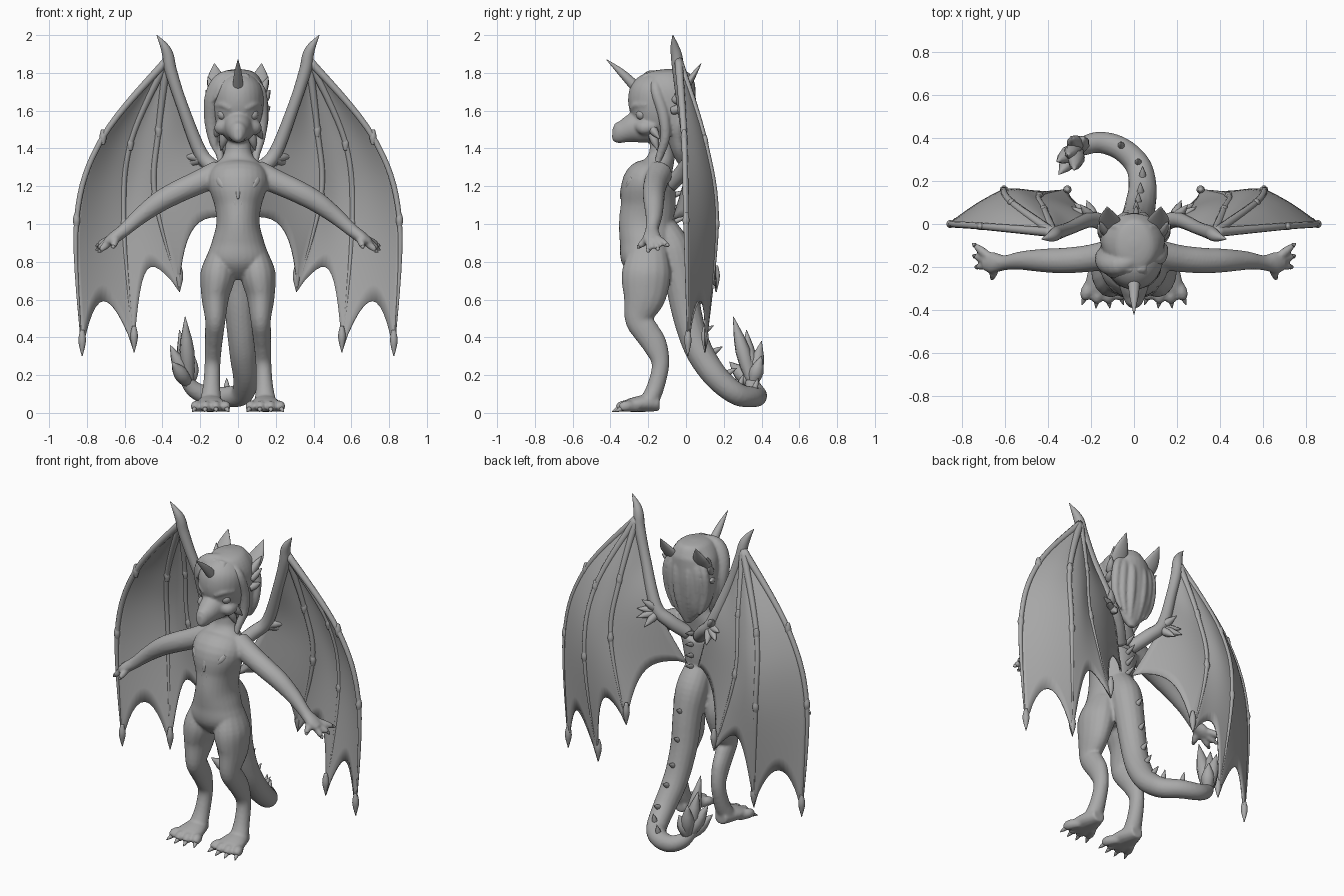
import bpy, bmesh, math
from mathutils import Vector

cube = bpy.data.objects.get("Cube")
if cube:
    bpy.data.objects.remove(cube, do_unlink=True)

grey = bpy.data.materials.new("stone grey")
grey.use_nodes = True
tone = (0.4, 0.4, 0.4, 1)
grey.diffuse_color = tone
grey.node_tree.nodes["Principled BSDF"].inputs["Base Color"].default_value = tone

CM = 0.01  # all part tables are in hundredths of a unit


def finish(name, bm):
    mesh = bpy.data.meshes.new(name)
    bm.to_mesh(mesh)
    bm.free()
    mesh.materials.append(grey)
    for face in mesh.polygons:
        face.use_smooth = True
    obj = bpy.data.objects.new(name, mesh)
    bpy.context.scene.collection.objects.link(obj)
    return obj


def curve(pts, t):
    """Smooth curve through the points, t from 0 to 1."""
    last = len(pts) - 1
    i = min(int(t * last), last - 1)
    f = t * last - i
    a, b, c, d = (pts[min(max(k, 0), last)] for k in (i - 1, i, i + 1, i + 2))
    return [q + f / 2 * (r - p + f * (2 * p - 5 * q + 4 * r - s + f * (3 * (q - r) + s - p)))
            for p, q, r, s in zip(a, b, c, d)]


def tube(name, pts, ref=(1, 0, 0), sides=16, steps=5):
    """Skin along points of (x, y, z, radius[, second radius])."""
    pts = [tuple(p) + (p[3],) if len(p) == 4 else tuple(p) for p in pts]
    count = (len(pts) - 1) * steps
    rows = [curve(pts, i / count) for i in range(count + 1)]
    spots = [Vector(row[:3]) * CM for row in rows]
    bm, rings, ref = bmesh.new(), [], Vector(ref)
    for i, row in enumerate(rows):
        tan = (spots[min(i + 1, count)] - spots[max(i - 1, 0)]).normalized()
        u = (ref - tan * ref.dot(tan)).normalized()
        v = tan.cross(u)
        ru, rv = (max(r, 0.15) * CM for r in row[3:5])
        angles = [math.tau * k / sides for k in range(sides)]
        rings.append([bm.verts.new(spots[i] + u * ru * math.cos(w) + v * rv * math.sin(w))
                      for w in angles])
    for lo, hi in zip(rings, rings[1:]):
        for k in range(sides):
            j = (k + 1) % sides
            bm.faces.new((lo[k], lo[j], hi[j], hi[k]))
    bm.faces.new(rings[0][::-1])
    bm.faces.new(rings[-1])
    return finish(name, bm)


def flip(p, s):
    return (s * p[0], *p[1:])


def pair(name, pts, ref=(1, 0, 0), **opts):
    return [tube(side + name, [flip(p, s) for p in pts], flip(ref, s), **opts)
            for side, s in (("left_", 1), ("right_", -1))]


def spike(a, b, r, belly=0.7):
    mid = [(p + q) / 2 for p, q in zip(a, b)]
    return tube("spike", [(*a, r), (*mid, r * belly), (*b, 0.15)], ref=(1, 0.6, 0.3), sides=8, steps=3)


def spike_pair(a, b, r, belly=0.7):
    return [spike(flip(a, s), flip(b, s), r, belly) for s in (1, -1)]


def fuse(name, objs, voxel=0):
    """Gather parts in one object, blended into a single skin if voxel is given."""
    bm = bmesh.new()
    for obj in objs:
        bm.from_mesh(obj.data)
        bpy.data.objects.remove(obj, do_unlink=True)
    whole = finish(name, bm)
    if voxel:
        remesh = whole.modifiers.new("blend", "REMESH")
        remesh.mode = "VOXEL"
        remesh.voxel_size = voxel
        remesh.use_smooth_shade = True
        smooth = whole.modifiers.new("soften", "SMOOTH")
        smooth.iterations = 3


# torso and neck
body = [tube("torso", [(0, -20, 71, 4, 6), (0, -21, 80, 16, 13), (0, -21, 90, 14, 14),
                       (0, -21, 100, 11.5, 14.5), (0, -20, 110, 12.5, 14.5), (0, -19.5, 122, 16, 14),
                       (0, -15, 130, 13, 8.5), (0, -13, 136, 8, 7), (0, -13, 143, 6.5, 6),
                       (0, -13, 150, 6, 6)], sides=28)]
# skull and snout
body.append(tube("skull", [(0, -14, 144, 5, 5), (0, -15, 152, 11, 11), (0, -15, 162, 13.5, 15.5),
                           (0, -14, 172, 13, 15), (0, -13, 179, 7, 8), (0, -13, 181, 1)], sides=28))
body.append(tube("snout", [(0, -18, 152, 10, 9), (0, -27, 151, 7.5, 8), (0, -33, 149, 5.5, 6),
                           (0, -37, 148, 3.8, 5.2), (0, -39, 148, 1.8, 3)], sides=20))
body += pair("brow", [(4, -29, 161, 1), (8, -26.5, 163, 1.5), (12, -21, 163, 1)])
body += pair("cheek", [(5, -26, 153, 2), (8.5, -22, 151, 4), (10, -16, 152, 2)])
# legs, feet and toes
body += pair("leg", [(9, -20, 86, 6, 10), (10.5, -21, 74, 9.3, 13), (12, -22, 62, 7.5, 11.5),
                     (12, -25, 50, 5.5, 7.5), (12.5, -21, 43, 5, 7), (13, -16.5, 36, 4.6, 6.5),
                     (13.5, -13.5, 26, 4.2, 4.7), (14, -16, 14, 4.6, 4.6), (14.5, -20, 5, 6, 5)])
body += pair("foot", [(14.5, -14, 5, 4), (14.5, -22, 5, 7, 4.5), (14.5, -30, 4, 8.5, 3.5),
                      (14.5, -33, 3, 7, 2.5)])
claws = []
for dx in (-7.5, -2.5, 2.5, 7.5):
    y = abs(dx) * 0.3
    body += pair("toe", [(14.5 + dx * 0.6, y - 28, 3, 2.6), (14.5 + dx, y - 34, 3.6, 3),
                         (14.5 + dx * 1.1, y - 37, 2.2, 1.9)])
    claws += spike_pair((14.5 + dx * 1.1, y - 36, 2.4), (14.5 + dx * 1.3, y - 40, 0.6), 1.4)
# arms and fingers
body += pair("arm", [(10, -14, 127, 7), (21, -16, 122, 6.3), (32, -17, 117, 6), (42, -17, 111.5, 5.5),
                     (52, -17, 104, 4.4), (60, -18, 97, 3.5), (66, -18, 92.5, 5, 3.2),
                     (70, -18, 90, 3.4, 2.2)], ref=(0, 1, 0))
for tip in ((74, -10, 89), (74, -15, 87), (73, -20, 86), (66, -25, 88)):
    knuckle = [(p + q * 2) / 3 for p, q in zip((64, -18, 94), tip)]
    body += pair("finger", [(64, -18, 94, 2), (*knuckle, 2), (*tip, 1.3)], ref=(0, 1, 0))
    claws += spike_pair(tip, [q + (q - p) * 0.4 for p, q in zip(knuckle, tip)], 1.2)
# tail sweeping down and curling to the right
tail = [(0, -13, 98, 8), (0.5, -7, 87, 9.5), (1, -3, 72, 8.7), (1, 0, 55, 8), (2, 4, 40, 7.5),
        (3, 9, 29, 7.2), (4, 17, 18, 6.6), (2, 27, 10, 6), (-6, 35, 8.5, 5.5), (-16, 38, 9, 5),
        (-24, 36, 13, 4.3), (-29, 33, 20, 2.8)]
body.append(tube("tail", tail, ref=(1, 1, 1)))
fuse("body", body, voxel=0.009)
fuse("claws", claws)

# spikes along spine and tail
ridge = [spike((0, -7, z), (0, 1, z + 3), 1.6) for z in (101, 108, 115, 122)]
for x, y, z, r in tail[2:9]:
    back, up = (0.85, 0.5) if z > 15 else (0.3, 0.95)
    near, far = r - 2, r + 5
    ridge.append(spike((x, y + back * near, z + up * near), (x, y + back * far, z + up * far), 1.9))
fuse("spine_spikes", ridge)

# leafy blades at the tail end
fuse("tail_tuft", [spike((-26, 35, 15), tip, 2.5, 1.6) for tip in
                   ((-28, 25, 51), (-36, 29, 36), (-31, 32, 44), (-35, 23, 27),
                    (-23, 40, 30), (-29, 40, 38))])

# hair cap with a heavy sweep to the right, locks and fringe
hair = [tube("cap", [(0, -9, 182, 2), (0, -9, 180, 9, 11), (0, -9, 172, 14, 14), (-1, -6, 160, 15, 11.5),
                     (-1, -4, 148, 13.5, 8), (0, -3, 139, 9, 5), (0, -2, 131, 2, 1.5)], sides=28),
        tube("sweep", [(3, -15, 178, 3), (-7, -19, 176, 5), (-12.5, -18, 168, 5), (-14, -15, 156, 4),
                       (-13, -14, 144, 2.5), (-11, -15, 136, 0.3)])]
hair += pair("lock", [(5, -16, 178, 2), (11.5, -16, 171, 3), (13, -12, 158, 3), (12, -11, 146, 2.6),
                      (9.5, -14, 136, 2), (10, -17, 127, 0.3)])
for x in (-13, -8, -4, 5, 9):
    hair.append(tube("fringe", [(x * 0.4, -20, 179, 2), (x * 0.7, -27 + abs(x) * 0.3, 172, 2.2),
                                (x, -30 + abs(x) * 0.5, 161 + abs(x) * 0.3, 0.3)]))
for x in (4, 9, 13):
    hair += pair("strand", [(x * 0.5, -2, 178, 2), (x, 4 - x * 0.3, 166, 2.6), (x, 4 - x * 0.4, 150, 2.4),
                            (x * 0.7, 1 - x * 0.1, 134 + x * 0.3, 0.3)])
fuse("hair", hair, voxel=0.008)

# horn, ears and side frills
tube("horn", [(0, -26, 172, 3), (0, -34, 180, 2), (0, -42, 187, 0.2)])
pair("ear", [(9, -5, 167, 5, 3), (11.5, 2, 176, 5, 2), (12.5, 8, 185, 0.2)])
frills = []
for a, b in (((12, -5, 168), (16, 1, 178)), ((13, -6, 165), (17, 0, 171)), ((13, -7, 160), (17, -1, 162)),
             ((9, -19, 152), (13, -14, 145)), ((7, -18, 148), (9, -15, 139))):
    frills += spike_pair(a, b, 2.4, 0.9)
fuse("face_frills", frills)

# eyes
for side, s in (("left", 1), ("right", -1)):
    bm = bmesh.new()
    bmesh.ops.create_uvsphere(bm, u_segments=16, v_segments=10, radius=3 * CM)
    bmesh.ops.translate(bm, verts=bm.verts, vec=Vector((7.8 * s, -23.4, 158)) * CM)
    finish(side + "_eye", bm)

# chest fur, two staggered rows of tufts hugging the chest
fur = []
for row, xs in enumerate(((-10, -5, 0, 5, 10), (-6, -2, 2, 6))):
    for x in xs:
        w, z = abs(x), 124 - row * 6
        fur.append(spike((x, w * 0.3 - 30.5, z), (x * 0.7, w * 0.25 - 35, z - 11 + w * 0.5), 2.4, 0.9))
fuse("chest_fur", fur, voxel=0.006)

# wing arms with thumb claw and elbow tufts
pair("wing_arm", [(4, -8, 121, 4), (12, -1, 129, 4), (20, 2, 138, 3.6), (30, -2, 164, 3),
                  (35.5, -4, 181, 3.2), (37, -5, 189, 3), (39, -6, 194, 2.2), (43, -7, 200, 0.2)],
     ref=(0, 1, 0))
tufts = []
for tip in ((29, 8, 136), (28, 10, 131), (25, 9, 143), (22, 11, 127)):
    tufts += spike_pair((18, 1, 135), tip, 2.4, 1)
fuse("elbow_tufts", tufts)

# wing fingers
wrist = (37.5, -4, 187)
inner_edge = [wrist, (30, -2, 164), (19, 2, 137), (4, -7, 102)]
fingers = [[wrist, (42, 7, 150), (44, 13, 115), (31, 16, 64)],
           [wrist, (57, 10, 143), (60.5, 16, 100), (55, 10, 32)],
           [wrist, (71.5, -1, 146), (85.5, 0, 102), (82.5, 1, 30)]]
for finger in fingers:
    bone = [(*p, r) for p, r in zip(finger, (2.2, 1.6, 1.4, 0.2))]
    pair("wing_finger", bone, ref=(0, 1, 0), sides=10, steps=8)
    for x, y, z in finger[1:3]:
        pair("wing_knuckle", [(x, y, z + 4, 1), (x, y, z, 1.9), (x, y, z - 4, 1)], sides=10)
    x, y, z = finger[3]
    pair("wing_talon", [(x, y, z + 14, 1), (x, y, z + 8, 2), (x, y, z, 0.2)], sides=10)

# wing membranes, scalloped along the trailing edge
LONG, WIDE = 24, 12
for side, s in (("left", 1), ("right", -1)):
    bm = bmesh.new()
    for a, b, scallop in zip([inner_edge] + fingers, fingers, (0.14, 0.17, 0.15)):
        grid = []
        for j in range(WIDE + 1):
            u = j / WIDE
            arch = max(math.sin(math.pi * u), 0)
            column = []
            for i in range(LONG + 1):
                t = i / LONG * (1 - scallop * arch ** 0.6)
                spot = Vector(curve(a, t)).lerp(Vector(curve(b, t)), u)
                spot.y += 1.5 * arch * math.sin(math.pi * t)
                column.append(bm.verts.new((spot.x * s * CM, spot.y * CM, spot.z * CM)))
            grid.append(column)
        for c, d in zip(grid, grid[1:]):
            for i in range(LONG):
                bm.faces.new((c[i], c[i + 1], d[i + 1], d[i]))
    bmesh.ops.remove_doubles(bm, verts=bm.verts, dist=0.0005)
    bmesh.ops.recalc_face_normals(bm, faces=bm.faces)
    skin = finish(side + "_wing_membrane", bm).modifiers.new("thickness", "SOLIDIFY")
    skin.thickness = 0.008
    skin.offset = 0
